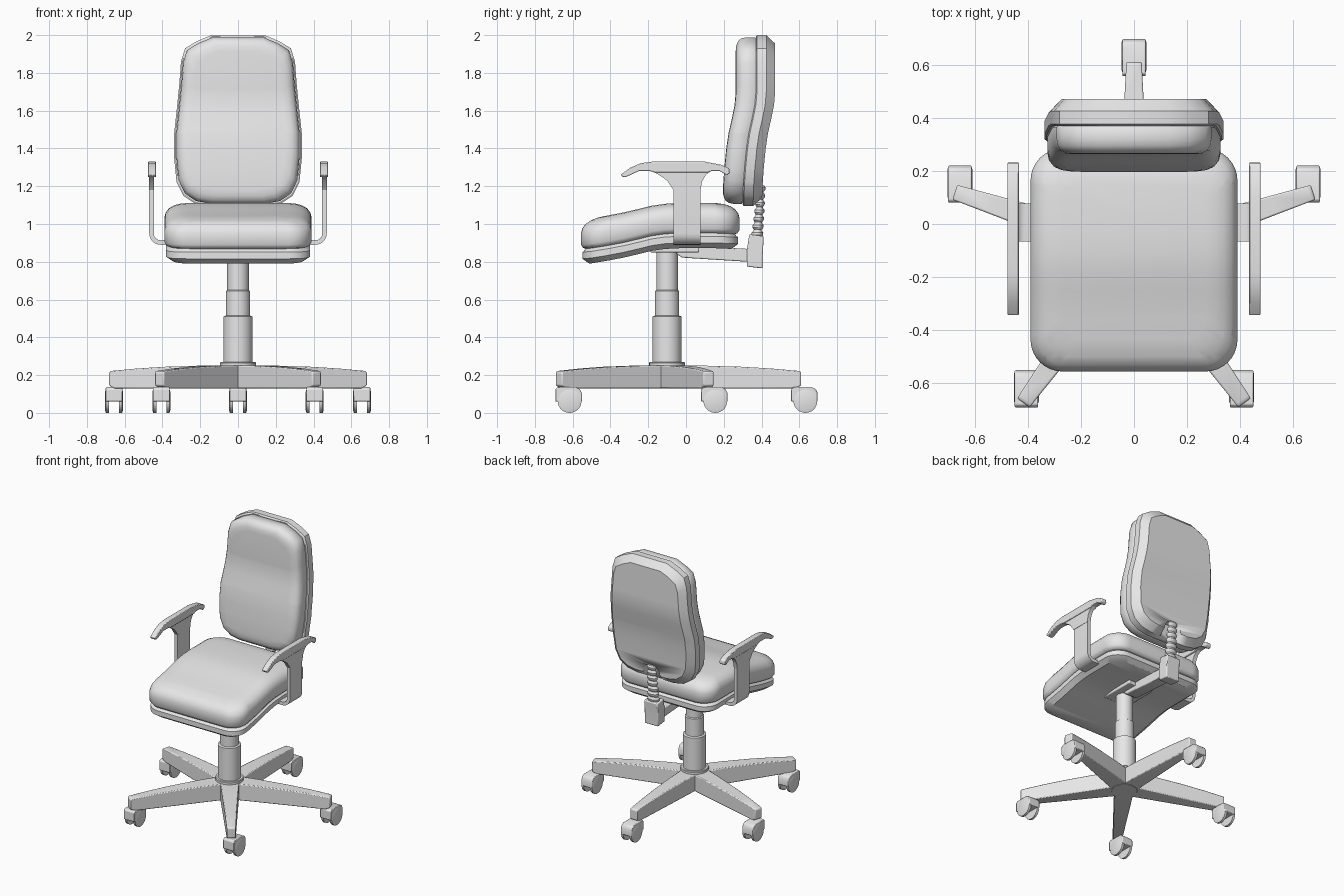
import bpy, bmesh
from math import sin, cos, pi, radians
from mathutils import Vector

if "Cube" in bpy.data.objects:
    bpy.data.objects.remove(bpy.data.objects["Cube"])

grey = bpy.data.materials.new("light_grey")
grey.use_nodes = True
grey.diffuse_color = (0.8, 0.8, 0.8, 1)
grey.node_tree.nodes["Principled BSDF"].inputs["Base Color"].default_value = (0.8, 0.8, 0.8, 1)


def lerp_table(table, t):
    """Piecewise linear lookup."""
    for (a, fa), (b, fb) in zip(table, table[1:]):
        if t <= b:
            k = max(0, (t - a) / (b - a))
            return fa + (fb - fa) * k
    return table[-1][1]


def loft(name, outline, layers, place, cuts=(), bevel=0, angle=35):
    """Stack inset copies of an outline (u, v) at heights h, then place each point."""
    us, vs = [p[0] for p in outline], [p[1] for p in outline]
    cu, cv = (max(us) + min(us)) / 2, (max(vs) + min(vs)) / 2
    ru, rv = (max(us) - min(us)) / 2, (max(vs) - min(vs)) / 2
    bm = bmesh.new()
    rings = [[bm.verts.new((cu + (u - cu) * (1 - i / ru), cv + (v - cv) * (1 - i / rv), h))
              for u, v in outline] for i, h in layers]
    n = len(outline)
    for a, b in zip(rings, rings[1:]):
        for k in range(n):
            bm.faces.new((a[k], a[(k + 1) % n], b[(k + 1) % n], b[k]))
    bm.faces.new(rings[0])
    bm.faces.new(rings[-1])
    for c in cuts:
        bmesh.ops.bisect_plane(bm, geom=bm.verts[:] + bm.edges[:] + bm.faces[:], dist=1e-5,
                               plane_co=(0, c, 0), plane_no=(0, 1, 0))
    for v in bm.verts:
        v.co = Vector(place(*v.co))
    bmesh.ops.recalc_face_normals(bm, faces=bm.faces[:])
    mesh = bpy.data.meshes.new(name)
    bm.to_mesh(mesh)
    bm.free()
    obj = bpy.data.objects.new(name, mesh)
    bpy.context.collection.objects.link(obj)
    mesh.materials.append(grey)
    if bevel:
        mod = obj.modifiers.new("rounding", 'BEVEL')
        mod.width, mod.segments, mod.limit_method = bevel, 2, 'ANGLE'
    bpy.ops.object.select_all(action='DESELECT')
    obj.select_set(True)
    bpy.context.view_layer.objects.active = obj
    bpy.ops.object.shade_smooth_by_angle(angle=radians(angle))
    return obj


def ellipse(a, b, n=28):
    return [(a * cos(2 * pi * k / n), b * sin(2 * pi * k / n)) for k in range(n)]


def rounded_rect(a, b, r, n=8):
    pts = []
    for q, (sx, sy) in enumerate([(1, 1), (-1, 1), (-1, -1), (1, -1)]):
        for k in range(n + 1):
            t = (q + k / n) * pi / 2
            pts.append((sx * (a - r) + r * cos(t), sy * (b - r) + r * sin(t)))
    return pts


def box(name, size, centre, bevel=0.01):
    a, b, c = (s / 2 for s in size)
    x, y, z = centre
    return loft(name, [(a, b), (-a, b), (-a, -b), (a, -b)], [(0, -c), (0, c)],
                lambda u, v, h: (x + u, y + v, z + h), bevel=bevel)


# Five legged base
HUB_Y = -0.10
leg_side = [(0, .13), (.68, .13), (.71, .145), (.71, .215), (.70, .222),
            (.55, .235), (.4, .244), (.2, .25), (0, .25)]
for i in range(5):
    t = radians(90 + 72 * i)
    d, s = Vector((cos(t), sin(t))), Vector((-sin(t), cos(t)))

    def on_leg(r, z, side):
        p = d * r + s * side * (0.066 - 0.037 * r / 0.71)
        return p.x, p.y + HUB_Y, z
    loft(f"base_leg_{i + 1}", leg_side, [(0, -1), (0, 1)], on_leg, bevel=0.006)

    # Caster with a hood and twin wheels, all trailing the same way
    px, py = d.x * 0.69, d.y * 0.69 + HUB_Y + 0.042
    hood = [(-.075, .06), (-.075, .125), (-.065, .136), (.035, .136),
            (.055, .125), (.065, .105), (.065, .06)]
    loft(f"caster_hood_{i + 1}", hood, [(0, -.044), (0, .044)],
         lambda u, v, h: (px + h, py + u, v), bevel=0.004)
    for sx, side in ((1, "left"), (-1, "right")):
        loft(f"caster_wheel_{i + 1}_{side}", ellipse(.063, .063),
             [(0, .026), (0, .043), (.012, .047)],
             lambda u, v, h: (px + sx * h, py + u, .063 + v))

# Stepped gas column and hub collar
loft("column", ellipse(.095, .095, 32),
     [(.01, .128), (0, .14), (0, .265), (.004, .27), (.018, .27), (.018, .51), (.031, .515),
      (.031, .645), (.038, .65), (.038, .89)],
     lambda u, v, h: (u, v + HUB_Y, h))

# Seat: cushion and pan share one dip towards the front
SEAT_Y = -0.136
dip = [(-.56, -.085), (-.5, -.08), (-.42, -.067), (-.33, -.05), (-.25, -.031),
       (-.18, -.014), (-.11, -.004), (-.03, 0), (.15, 0), (.29, -.006)]
seat_cuts = [y - SEAT_Y for y, _ in dip[1:-1]]


def on_seat(u, v, h):
    y = v + SEAT_Y
    return u, y, h + lerp_table(dip, y)


loft("seat_cushion", rounded_rect(.39, .42, .12),
     [(.035, .948), (.012, .956), (0, .975), (0, 1.035), (.007, 1.06), (.024, 1.083),
      (.05, 1.098), (.08, 1.107), (.12, 1.111)], on_seat, seat_cuts, angle=50)
loft("seat_pan", rounded_rect(.382, .412, .11),
     [(.02, .955), (.008, .94), (0, .935), (0, .9), (.035, .872)], on_seat, seat_cuts)

# Backrest: cushion and shell share one forward curve at the lower back
curve = [(1.09, -.07), (1.2, -.067), (1.3, -.06), (1.4, -.05), (1.48, -.038),
         (1.56, -.02), (1.63, -.006), (1.7, 0), (2.01, 0)]
half = [(.14, 2.0), (.22, 1.967), (.28, 1.93), (.302, 1.86), (.31, 1.75), (.325, 1.6), (.338, 1.48),
        (.338, 1.35), (.325, 1.22), (.29, 1.15), (.23, 1.11), (.15, 1.095)]
back_outline = half + [(-x, z) for x, z in reversed(half)]
back_cuts = [z for z, _ in curve[1:-1]]


def on_back(u, v, h):
    return u, h + lerp_table(curve, v), v


loft("back_cushion", back_outline,
     [(.085, .263), (.055, .266), (.03, .277), (.017, .295), (.012, .32), (.012, .365), (.025, .38)],
     on_back, back_cuts, angle=45)
shell = loft("back_shell", back_outline, [(.008, .37), (0, .376), (0, .425), (.045, .472)],
             on_back, back_cuts, angle=30)

# Arched notch in the shell for the bellows
arch = [(.07 * cos(pi * k / 12), 1.14 + .07 * sin(pi * k / 12)) for k in range(13)]
cutter = loft("notch_cutter", arch + [(-.07, 1.0), (.07, 1.0)], [(0, .345), (0, .6)],
              lambda u, v, h: (u, h, v))
cutter.hide_render = True
cutter.hide_set(True)
cutter.display_type = 'WIRE'
notch = shell.modifiers.new("notch", 'BOOLEAN')
notch.operation, notch.object, notch.solver = 'DIFFERENCE', cutter, 'EXACT'

# Ribbed bellows on the back support
ribs, z0, step = 7, .93, .04
ring = []
for k in range(ribs):
    z = z0 + k * step
    taper = .0015 * k
    ring += [(.009 + taper, z), (taper, z + .012), (taper, z + .024), (.009 + taper, z + .034)]
loft("back_bellows", ellipse(.045, .031, 20), ring,
     lambda u, v, h: (u, .376 + v + (h - z0) * .09, h))

# Back support bracket and arm under the seat
loft("back_bracket", [(.322, .775), (.405, .765), (.405, .82), (.412, .935), (.335, .945), (.322, .86)],
     [(0, -.055), (0, .055)], lambda u, v, h: (h, u, v), bevel=0.006)
loft("support_arm", [(-.05, .84), (-.02, .822), (.33, .8), (.33, .868), (.05, .885), (-.05, .885)],
     [(0, -.045), (0, .045)], lambda u, v, h: (h, u, v), bevel=0.006)
box("mount_plate", (.2, .26, .04), (0, -.06, .87), 0.006)

# Armrests: T shaped top and a strap bent in under the seat
pad = [(-.345, 1.262), (-.335, 1.248), (-.315, 1.25), (-.25, 1.28), (-.19, 1.28), (-.16, 1.272),
       (.11, 1.272), (.135, 1.28), (.18, 1.28), (.215, 1.258), (.232, 1.27), (.23, 1.292),
       (.19, 1.313), (.1, 1.33), (-.18, 1.33), (-.24, 1.322), (-.295, 1.298)]
flare = [(-.066, 1.18), (.077, 1.18), (.085, 1.225), (.105, 1.26), (.135, 1.282),
         (-.19, 1.282), (-.15, 1.265), (-.1, 1.23)]
bend = [(k * pi / 12) for k in range(7)]
strap = ([(.47, 1.2)] + [(.41 + .06 * cos(t), .95 - .06 * sin(t)) for t in bend] + [(.36, .89), (.36, .914)]
         + [(.41 + .036 * cos(t), .95 - .036 * sin(t)) for t in reversed(bend)] + [(.446, 1.2)])
for sx, side in ((1, "left"), (-1, "right")):
    def across(u, v, h):
        return sx * h, u, v
    loft(f"{side}_arm_pad", pad, [(0, .434), (0, .477)], across, bevel=0.004)
    loft(f"{side}_arm_flare", flare, [(0, .444), (0, .472)], across)
    loft(f"{side}_arm_strap", strap, [(0, -.066), (0, .077)], lambda u, v, h: (sx * u, h, v))
